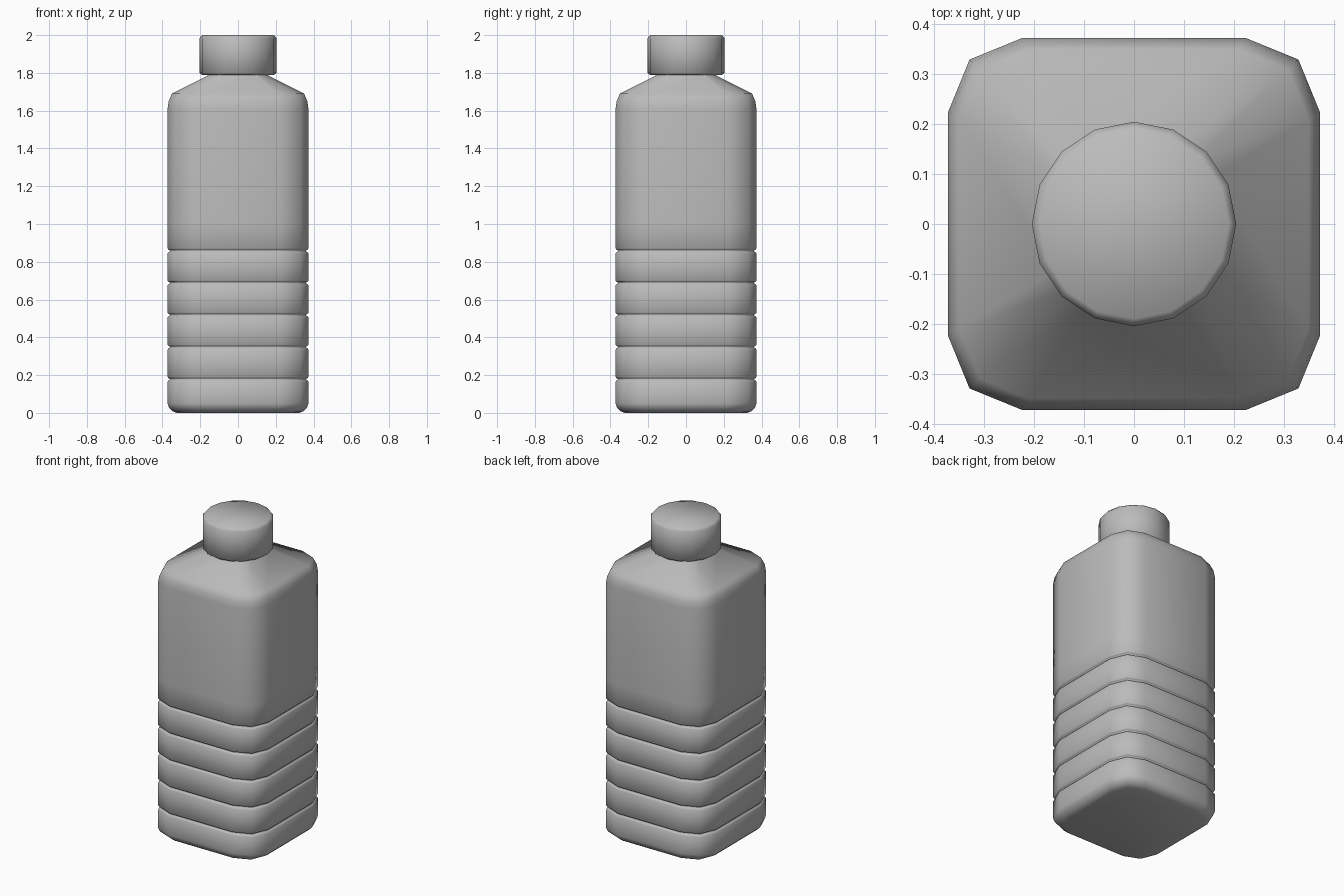
import bpy, bmesh, math

if "Cube" in bpy.data.objects:
    bpy.data.objects.remove(bpy.data.objects["Cube"])

grey = bpy.data.materials.new("plain_grey")
grey.diffuse_color = (0.5, 0.5, 0.5, 1)
grey.use_nodes = True
grey.node_tree.nodes["Principled BSDF"].inputs["Base Color"].default_value = grey.diffuse_color


def loft(name, rings):
    """Skin equal-sized rings of points, capping both ends."""
    bm = bmesh.new()
    loops = [[bm.verts.new(p) for p in ring] for ring in rings]
    n = len(loops[0])
    for a, b in zip(loops, loops[1:]):
        for i in range(n):
            j = (i + 1) % n
            bm.faces.new((a[i], a[j], b[j], b[i]))
    bm.faces.new(loops[0][::-1])
    bm.faces.new(loops[-1])
    bmesh.ops.recalc_face_normals(bm, faces=bm.faces)
    for f in bm.faces:
        f.smooth = True
    mesh = bpy.data.meshes.new(name)
    bm.to_mesh(mesh)
    bm.free()
    mesh.materials.append(grey)
    obj = bpy.data.objects.new(name, mesh)
    bpy.context.collection.objects.link(obj)
    return obj


def rounded_square(half, z):
    """Square with two-step corners, 12 points."""
    pts = []
    for k in range(4):
        c, s = (1, 0, -1, 0)[k], (0, 1, 0, -1)[k]
        for x, y in ((1, 0.6), (0.884, 0.884), (0.6, 1)):
            pts.append(((x * c - y * s) * half, (x * s + y * c) * half, z))
    return pts


def circle(r, z, n):
    return [(r * math.cos(2 * math.pi * i / n), r * math.sin(2 * math.pi * i / n), z)
            for i in range(n)]


# Bottle body: base, five grooves, plain upper part and shoulder
W = 0.373
profile = [(0.325, 0.0), (0.345, 0.008), (0.366, 0.028), (W, 0.05)]
for k in range(5):
    z = 0.178 + 0.17 * k
    profile += [(W, z - 0.013), (W - 0.005, z - 0.006), (W - 0.016, z),
                (W - 0.005, z + 0.006), (W, z + 0.013)]
profile += [(W, 1.0), (W, 1.61), (0.367, 1.65), (0.35, 1.69)]
rings = [rounded_square(h, z) for h, z in profile]
# Round neck opening, points matched by angle to the body corners
neck = [(0.188 * x / math.hypot(x, y), 0.188 * y / math.hypot(x, y), 1.785)
        for x, y, _ in rounded_square(1, 0)]
rings += [neck, [(x, y, 1.81) for x, y, _ in neck]]
loft("bottle_body", rings)

# Screw cap
loft("cap", [circle(r, z, 16) for r, z in
             ((0.188, 1.788), (0.205, 1.8), (0.205, 1.983), (0.19, 2.0))])
